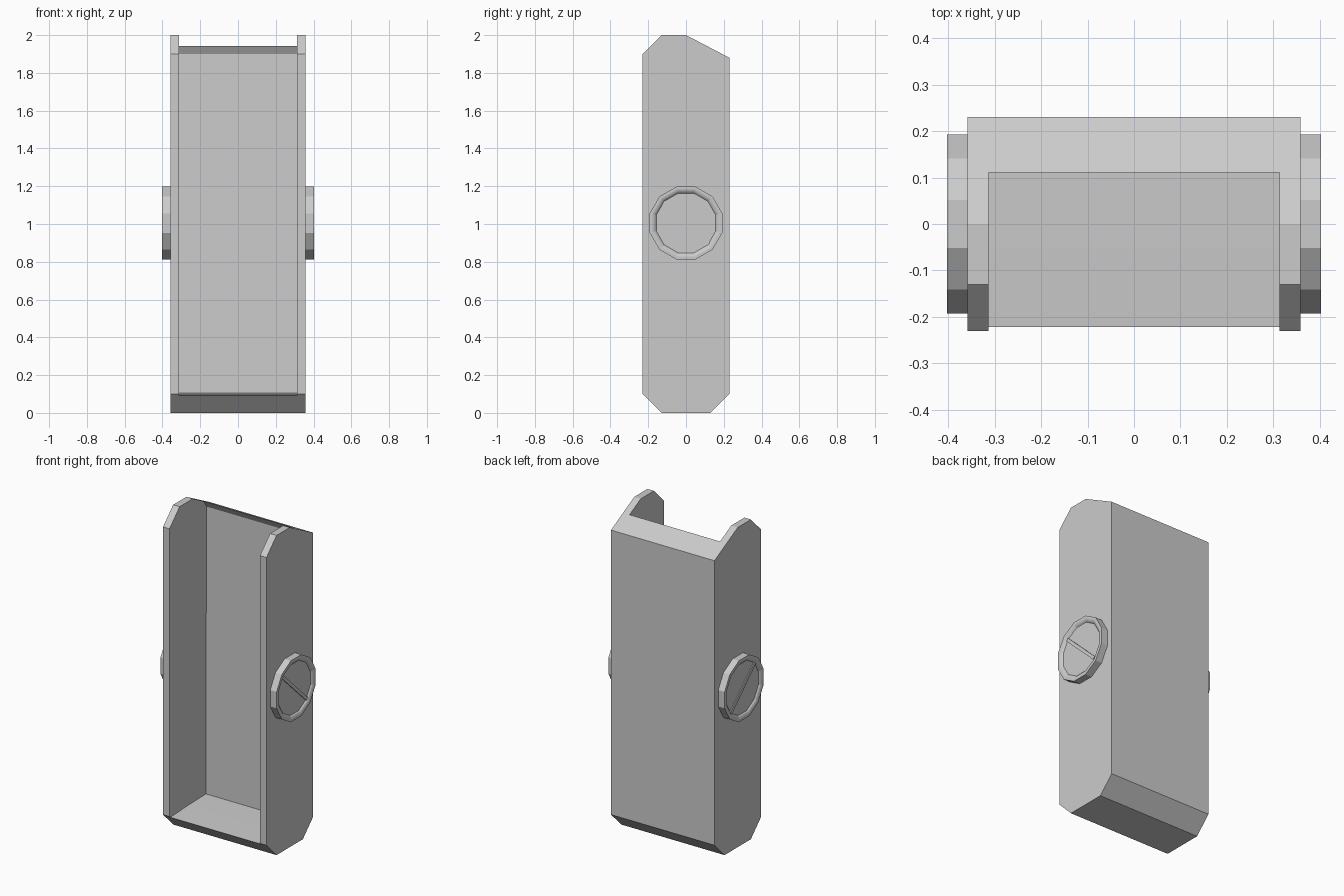
import bpy, math
from mathutils import Vector

if "Cube" in bpy.data.objects:
    bpy.data.objects.remove(bpy.data.objects["Cube"])


def make_mesh(name, verts, faces):
    mesh = bpy.data.meshes.new(name)
    mesh.from_pydata(verts, [], faces)
    mesh.update()
    obj = bpy.data.objects.new(name, mesh)
    bpy.context.collection.objects.link(obj)
    return obj


def prism(name, profile, half_width):
    """Extrude a (y, z) profile along x, centred on x = 0."""
    n = len(profile)
    verts = [(s * half_width, y, z) for s in (-1, 1) for y, z in profile]
    faces = [tuple(reversed(range(n))), tuple(range(n, 2 * n))]
    faces += [(i, (i + 1) % n, n + (i + 1) % n, n + i) for i in range(n)]
    return make_mesh(name, verts, faces)


def mirror_x(obj, centre):
    mod = obj.modifiers.new("mirror", 'MIRROR')
    mod.use_axis[0] = True
    mod.mirror_object = centre


# Casing: chamfered block, hollowed from the open front and top
casing = prism("casing", [(-.23, .1), (-.13, 0), (.13, 0), (.23, .1),
                          (.23, 1.88), (0, 2), (-.13, 2), (-.23, 1.9)], .358)
cavity = prism("cavity_cutter", [(-.4, .086), (-.222, .092), (-.05, .1), (.13, .104),
                                 (.135, 1.9), (.11, 1.943), (.06, 2.03),
                                 (.06, 2.3), (-.4, 2.3)], .313)
cut = casing.modifiers.new("hollow", 'BOOLEAN')
cut.operation = 'DIFFERENCE'
cut.solver = 'EXACT'
cut.object = cavity
bpy.context.view_layer.objects.active = casing
bpy.ops.object.modifier_apply(modifier=cut.name)
bpy.data.objects.remove(cavity)

# Side screw heads: twelve-sided rim with a sunken face
SIDES, CENTRE_Z = 12, 1.005
rings = [(.199, .357), (.199, .402), (.183, .402), (.172, .398), (.163, .39)]
verts, faces = [], []
for r, x in rings:
    for k in range(SIDES):
        a = 2 * math.pi * (k + .5) / SIDES
        verts.append((x, r * math.cos(a), CENTRE_Z + r * math.sin(a)))
for j in range(len(rings) - 1):
    for k in range(SIDES):
        m = (k + 1) % SIDES
        faces.append((j * SIDES + k, j * SIDES + m, (j + 1) * SIDES + m, (j + 1) * SIDES + k))
last = (len(rings) - 1) * SIDES
faces.append(tuple(range(last, last + SIDES)))
screw = make_mesh("screw_head", verts, faces)
mirror_x(screw, casing)

# Diagonal bar across each screw face
along = Vector((0, 1, -.95)).normalized()
across = Vector((0, .95, 1)).normalized()
corners = [Vector((0, 0, CENTRE_Z)) + along * u + across * v
           for u, v in ((-.163, -.01), (.163, -.01), (.163, .01), (-.163, .01))]
verts = [(x, c.y, c.z) for x in (.389, .396) for c in corners]
faces = [(4, 5, 6, 7)] + [(i, (i + 1) % 4, 4 + (i + 1) % 4, 4 + i) for i in range(4)]
bar = make_mesh("screw_bar", verts, faces)
mirror_x(bar, casing)
